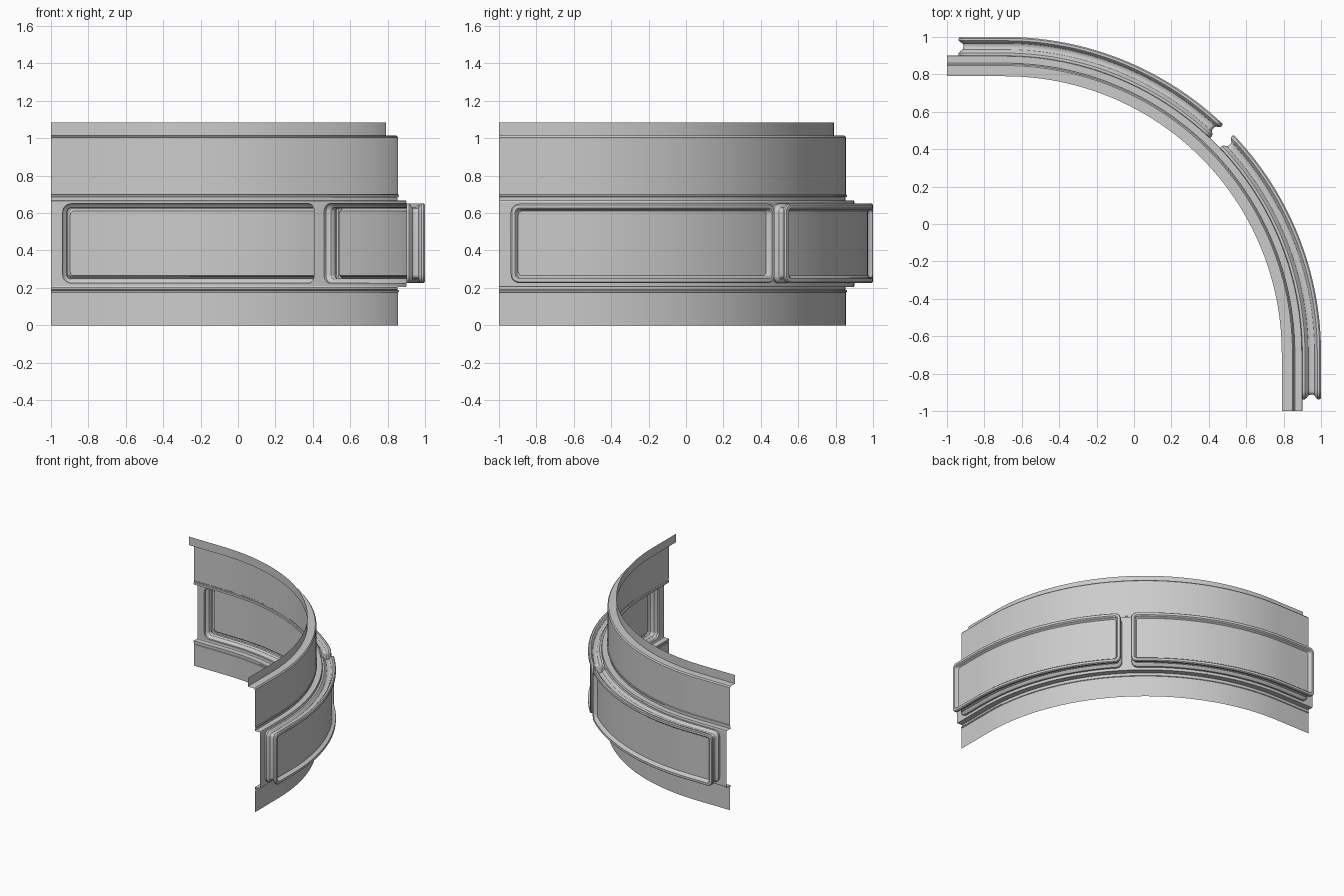
import bpy, bmesh, math
from mathutils import Vector

if "Cube" in bpy.data.objects:
    bpy.data.objects.remove(bpy.data.objects["Cube"])

C = -0.69                 # arc centre on both axes
R = 1.0 - C               # reference radius of the outermost surface
ARC = R * math.pi / 4     # half arc length
S = ARC + (1.0 + C)       # half length including straight end


def bend(s, d, z):
    """Map run length s, depth d and height z on to the curved wall."""
    a = abs(s)
    th = math.pi / 4 - min(a, ARC) / R
    t = max(0.0, a - ARC)
    x = C + (d - C) * math.cos(th)
    y = C + (d - C) * math.sin(th) - t
    return Vector((x, y, z)) if s >= 0 else Vector((y, x, z))


def finish(bm, name):
    bmesh.ops.remove_doubles(bm, verts=bm.verts, dist=1e-5)
    bmesh.ops.recalc_face_normals(bm, faces=bm.faces)
    # make the visible side face away from the arc centre
    total = sum((f.normal.dot(Vector((f.calc_center_median().x - C,
                                      f.calc_center_median().y - C, 0))) * f.calc_area())
                for f in bm.faces)
    if total < 0:
        bmesh.ops.reverse_faces(bm, faces=bm.faces)
    me = bpy.data.meshes.new(name)
    bm.to_mesh(me)
    bm.free()
    ob = bpy.data.objects.new(name, me)
    bpy.context.collection.objects.link(ob)
    bpy.ops.object.select_all(action='DESELECT')
    ob.select_set(True)
    bpy.context.view_layer.objects.active = ob
    bpy.ops.object.shade_smooth_by_angle(angle=math.radians(30))


def sweep(name, profile, n=64):
    runs = [-S] + [-ARC + 2 * ARC * i / n for i in range(n + 1)] + [S]
    bm = bmesh.new()
    rows = [[bm.verts.new(bend(s, d, z)) for d, z in profile] for s in runs]
    for a, b in zip(rows, rows[1:]):
        for j in range(len(profile) - 1):
            bm.faces.new((a[j], a[j + 1], b[j + 1], b[j]))
    finish(bm, name)


def rounded(s0, s1, z0, z1, r, n=36, k=6):
    """Upper half then mirrored lower half of a rounded rectangle."""
    top = []
    for i in range(k + 1):
        a = math.pi - math.pi / 2 * i / k
        top.append((s0 + r + r * math.cos(a), z1 - r + r * math.sin(a)))
    for i in range(1, n):
        top.append((s0 + r + (s1 - s0 - 2 * r) * i / n, z1))
    for i in range(k + 1):
        a = math.pi / 2 - math.pi / 2 * i / k
        top.append((s1 - r + r * math.cos(a), z1 - r + r * math.sin(a)))
    return top + [(s, z0 + z1 - z) for s, z in reversed(top)]


# frame section: inset from frame outline, depth
FRAME = [(0, 0.9), (0, 0.914), (0.008, 0.924), (0.02, 0.932), (0.025, 0.945),
         (0.025, 0.957), (0.02, 0.966), (0.008, 0.972), (0, 0.98), (0, 0.993),
         (0.006, 1.0), (0.024, 1.0), (0.03, 0.994), (0.033, 0.98), (0.04, 0.972)]


def panel(name, side):
    s0, s1, z0, z1, k, n = 0.039, S - 0.063, 0.226, 0.65, 6, 36
    bm = bmesh.new()
    loops = []
    # flat surround stretching the frame outline out to the cell edges
    cell = []
    for i, (s, z) in enumerate(rounded(s0, s1, z0, z1, 0.045, n, k)):
        j = min(i, 2 * (2 * k + n + 1) - 1 - i)
        cs = 0.0 if j <= k // 2 else S if j >= k + n + k // 2 + 1 else s
        cz = 0.66 if z > 0.438 else 0.21
        cell.append((cs, cz))
    loops.append([bm.verts.new(bend(side * s, 0.9, z)) for s, z in cell])
    for o, d in FRAME:
        pts = rounded(s0 + o, s1 - o, z0 + o, z1 - o, max(0.045 - o, 0.02), n, k)
        loops.append([bm.verts.new(bend(side * s, d, z)) for s, z in pts])
    m = len(cell)
    for a, b in zip(loops, loops[1:]):
        for i in range(m):
            j = (i + 1) % m
            bm.faces.new((a[i], a[j], b[j], b[i]))
    # recessed panel face, filled in columns
    p = loops[-1]
    for i in range(m // 2 - 1):
        bm.faces.new((p[i], p[i + 1], p[m - 2 - i], p[m - 1 - i]))
    finish(bm, name)


# lower skirt with bead and ledge
sweep("lower_skirt", [(0.855, 0), (0.855, 0.175), (0.86, 0.178), (0.86, 0.187),
                      (0.853, 0.19), (0.853, 0.205), (0.897, 0.205), (0.9, 0.21)])
# upper wall with ledge, bead and recessed top lip
sweep("upper_wall", [(0.9, 0.66), (0.897, 0.668), (0.853, 0.668), (0.853, 0.685),
                     (0.86, 0.688), (0.86, 0.696), (0.855, 0.70), (0.855, 1.005),
                     (0.847, 1.015), (0.79, 1.015), (0.79, 1.085)])
# framed panels on both halves
panel("framed_panel_right", 1)
panel("framed_panel_left", -1)
